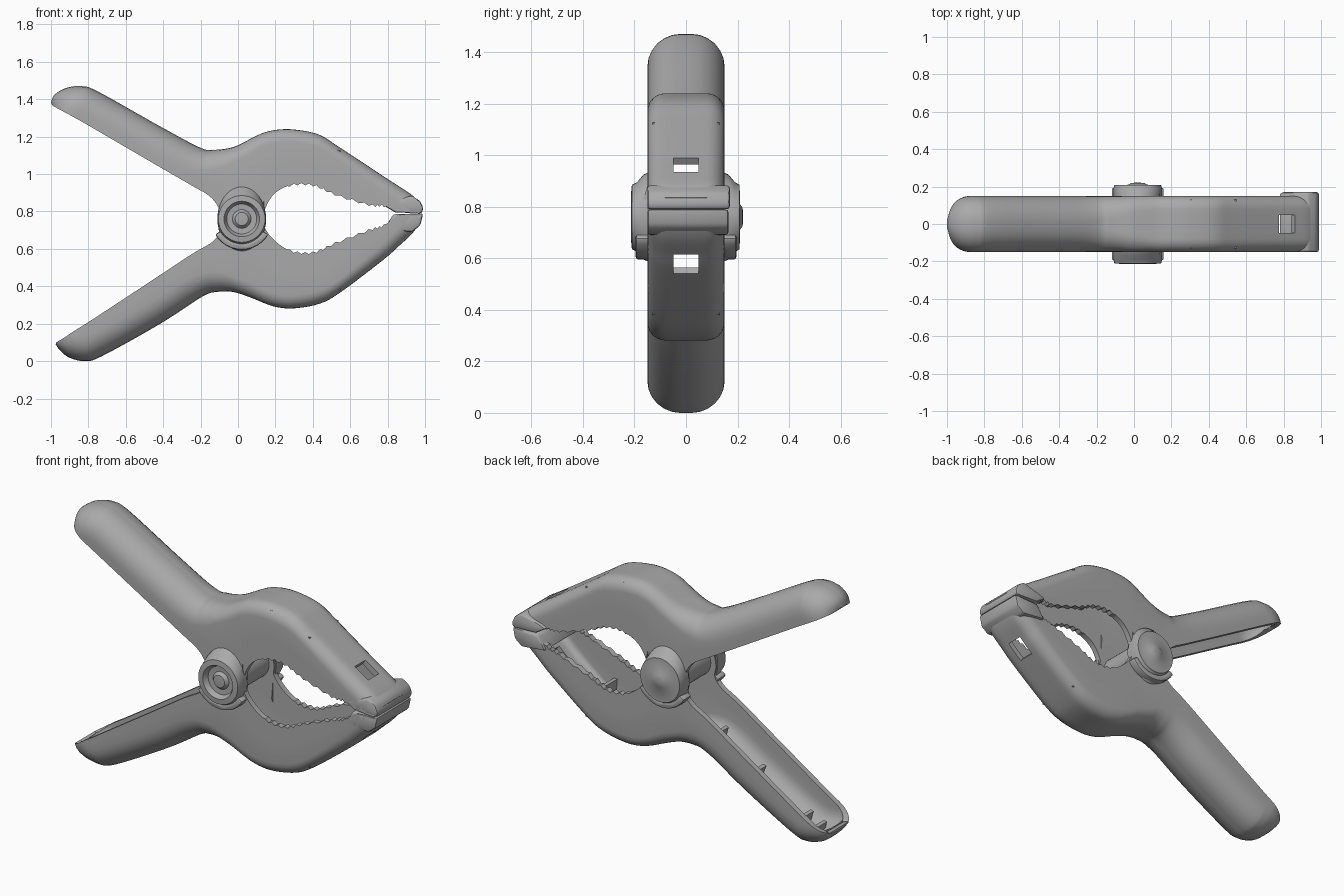
import bpy, bmesh, math
from mathutils import Vector

cube = bpy.data.objects.get("Cube")
if cube:
    bpy.data.objects.remove(cube, do_unlink=True)

grey = bpy.data.materials.new("mid_grey")
grey.use_nodes = True
grey.diffuse_color = (0.4, 0.4, 0.4, 1)
grey.node_tree.nodes["Principled BSDF"].inputs["Base Color"].default_value = grey.diffuse_color

HALF_W, WALL = 0.15, 0.032
PIVOT = Vector((0.02, 0.0, 0.76))


def finish(name, bm, thickness=0, bevel=0, upward=0):
    """Turn a bmesh into a finished, smoothly shaded object."""
    bmesh.ops.recalc_face_normals(bm, faces=bm.faces)
    if upward:  # make sure the outer web of a channel faces outward
        top = max(bm.faces, key=lambda f: f.calc_center_median().z * upward)
        if top.normal.z * upward < 0:
            bmesh.ops.reverse_faces(bm, faces=bm.faces)
    mesh = bpy.data.meshes.new(name)
    bm.to_mesh(mesh)
    bm.free()
    mesh.materials.append(grey)
    ob = bpy.data.objects.new(name, mesh)
    bpy.context.collection.objects.link(ob)
    bpy.ops.object.select_all(action='DESELECT')
    ob.select_set(True)
    bpy.context.view_layer.objects.active = ob
    if thickness:
        mod = ob.modifiers.new("shell", 'SOLIDIFY')
        mod.thickness, mod.offset = thickness, -1
        bpy.ops.object.modifier_apply(modifier=mod.name)
    if bevel:
        mod = ob.modifiers.new("soft_edges", 'BEVEL')
        mod.width, mod.segments = bevel, 2
        bpy.ops.object.modifier_apply(modifier=mod.name)
    bpy.ops.object.shade_smooth_by_angle(angle=math.radians(40))
    return ob


def prism(name, outline, y0, y1, bevel=0):
    """Extrude an xz outline along y."""
    bm = bmesh.new()
    face = bm.faces.new([bm.verts.new((x, y0, z)) for x, z in outline])
    ext = bmesh.ops.extrude_face_region(bm, geom=[face])["geom"]
    bmesh.ops.translate(bm, vec=(0, y1 - y0, 0),
                        verts=[v for v in ext if isinstance(v, bmesh.types.BMVert)])
    return finish(name, bm, bevel=bevel)


def lathe(name, profile, side, max_x=0.13, steps=40):
    """Turn a (radius, y) profile around the pivot, narrowed in x."""
    bm = bmesh.new()
    rings = []
    for r, y in profile:
        rings.append([bm.verts.new(PIVOT + Vector((min(r, max_x) * math.cos(a), side * y, r * math.sin(a))))
                      for a in (2 * math.pi * i / steps for i in range(steps))])
    for a, b in zip(rings, rings[1:]):
        for i in range(steps):
            j = (i + 1) % steps
            bm.faces.new((a[i], a[j], b[j], b[i]))
    bm.faces.new(rings[0])
    bm.faces.new(rings[-1])
    return finish(name, bm)


def smooth_path(points, n):
    """Catmull-Rom resampling of (inner x, inner z, outer x, outer z) stations."""
    pts = [Vector(p) for p in points]
    out = []
    for i in range(len(pts) - 1):
        p0, p1, p2, p3 = pts[max(i - 1, 0)], pts[i], pts[i + 1], pts[min(i + 2, len(pts) - 1)]
        for k in range(n):
            t = k / n
            out.append(p1 + 0.5 * t * (p2 - p0 + t * (2 * p0 - 5 * p1 + 4 * p2 - p3
                                                      + t * (3 * (p1 - p2) + p3 - p0))))
    return out + [pts[-1]]


def half_width(x):
    """Rounded plan outline at the handle end."""
    d = max(0, -0.85 - x) / 0.15
    return HALF_W * math.sqrt(max(0.05, 1 - d * d))


def section(inner, outer):
    """U-shaped cross-section, round on the handle and squarer on the jaw."""
    w = half_width((inner.x + outer.x) / 2)
    depth = max((outer - inner).length, 0.001)
    blend = min(1, max(0, (outer.x + 0.25) / 0.35))
    r = (0.13 * (1 - blend) + 0.07 * blend) * w / HALF_W
    rise = min(r, depth * 0.9)
    half = [(w, 0), (w, (depth - rise) / 2)]
    for k in range(7):
        a = k * math.pi / 12
        half.append((w - r + r * math.cos(a), depth - rise + rise * math.sin(a)))
    half.append((min(0.06, (w - r) * 0.6), depth))
    full = half + [(-y, t) for y, t in reversed(half)]
    return [inner.lerp(outer, t / depth) + Vector((0, y, 0)) for y, t in full]


def channel(name, stations, up):
    """Hollow lever: handle, hub cheeks and toothed jaw in one shell."""
    bm = bmesh.new()
    rows, n = [], 6
    for i, (ix, iz, ox, oz) in enumerate(smooth_path(stations, n)):
        if 0.28 < ix < 0.78:  # fine teeth along the jaw edge
            iz += up * (0.006 if i % 2 else -0.006)
        rows.append([bm.verts.new(p) for p in section(Vector((ix, 0, iz)), Vector((ox, 0, oz)))])
    for a, b in zip(rows, rows[1:]):
        for k in range(len(a) - 1):
            bm.faces.new((a[k], a[k + 1], b[k + 1], b[k]))
    bm.faces.new(rows[0])
    bm.faces.new(rows[-1])
    # square window in the web behind the jaw pad
    mid = len(rows[0]) // 2
    windows = []
    for a, b in zip(rows, rows[1:]):
        x = (a[mid].co.x + b[mid].co.x) / 2
        if 0.775 < x < 0.86:
            windows += [f for f in a[mid].link_faces
                        if b[mid].link_faces and b[mid] in f.verts and a[mid - 1] in f.verts
                        and abs(f.calc_center_median().y) < 0.01]
    bmesh.ops.delete(bm, geom=list(set(windows)), context='FACES')
    return finish(name, bm, thickness=WALL, upward=up)


def rib(name, station, low, high, width):
    """Cross plate inside a channel between two depths."""
    a, b = Vector(station[:2]), Vector(station[2:])
    side = Vector((b - a).orthogonal()).normalized() * 0.01
    p, q = a.lerp(b, low), a.lerp(b, high)
    prism(name, [p - side, p + side, q + side, q - side], -width, width)


# Stations along each lever: inner edge, then outer edge
upper = [(-.995, 1.37, -1, 1.385), (-.985, 1.362, -.98, 1.425), (-.95, 1.343, -.92, 1.46),
         (-.88, 1.305, -.84, 1.47), (-.8, 1.26, -.75, 1.442), (-.5, 1.085, -.42, 1.257),
         (-.25, .94, -.2, 1.14), (-.15, .88, -.13, 1.13), (-.1, .81, -.07, 1.135),
         (-.09, .73, -.01, 1.15), (.13, .73, .08, 1.195), (.14, .8, .14, 1.222),
         (.19, .89, .21, 1.237), (.28, .94, .3, 1.238), (.4, .94, .43, 1.212),
         (.52, .89, .54, 1.145), (.7, .835, .775, .99), (.78, .83, .86, .935),
         (.86, .8, .93, .888), (.97, .79, .985, .835)]
lower = [(-.972, .1, -.975, .09), (-.96, .107, -.95, .055), (-.93, .125, -.9, .018),
         (-.87, .165, -.82, 0), (-.79, .215, -.73, .025), (-.5, .405, -.42, .197),
         (-.25, .57, -.19, .345), (-.14, .635, -.11, .37), (-.1, .69, -.05, .372),
         (-.09, .78, .0, .363), (.13, .78, .08, .335), (.14, .72, .14, .31),
         (.19, .65, .21, .288), (.28, .59, .3, .282), (.4, .58, .43, .305),
         (.52, .63, .54, .362), (.7, .7, .775, .54), (.78, .725, .86, .615),
         (.86, .78, .93, .68), (.97, .785, .98, .75)]

for label, stations, up in (("upper", upper, 1), ("lower", lower, -1)):
    channel(label + "_lever", stations, up)
    for i in (3, 4, 5, 6):
        rib(label + "_handle_rib", stations[i], 0.5, 0.88, 0.06)
    for i in (13, 15):
        rib(label + "_jaw_rib", stations[i], 0.45, 0.93, 0.13)

# Gripping pads at the jaw tip
prism("upper_jaw_pad", [(.775, .835), (.81, .85), (.93, .885), (.975, .855), (.99, .82),
                        (.985, .79), (.84, .795)], -0.15, 0.17, 0.012)
prism("lower_jaw_pad", [(.78, .705), (.93, .69), (.975, .725), (.99, .79), (.83, .785)],
      -0.15, 0.165, 0.012)

# Pivot: pin, front cap with recessed knob, plain rear cap
lathe("pivot_pin", [(.095, -.14), (.095, .14)], 1)
lathe("front_pivot_cap", [(.18, .13), (.165, .165), (.135, .19), (.125, .21), (.095, .213),
                          (.08, .185), (.05, .183), (.035, .2), (.005, .202)], -1)
lathe("rear_pivot_cap", [(.18, .13), (.165, .165), (.135, .19), (.125, .208), (.05, .21),
                         (.035, .22), (.005, .221)], 1)

# Curved lip of the lower lever under each cap
arc = [math.radians(210 + 10 * i) for i in range(13)]
crescent = [(PIVOT.x + r * math.cos(a), PIVOT.z + r * math.sin(a))
            for r, angles in ((.165, arc), (.13, arc[::-1])) for a in angles]
for name, side in (("front_hub_lip", -1), ("rear_hub_lip", 1)):
    prism(name, crescent, side * 0.12, side * 0.195, 0.01)
